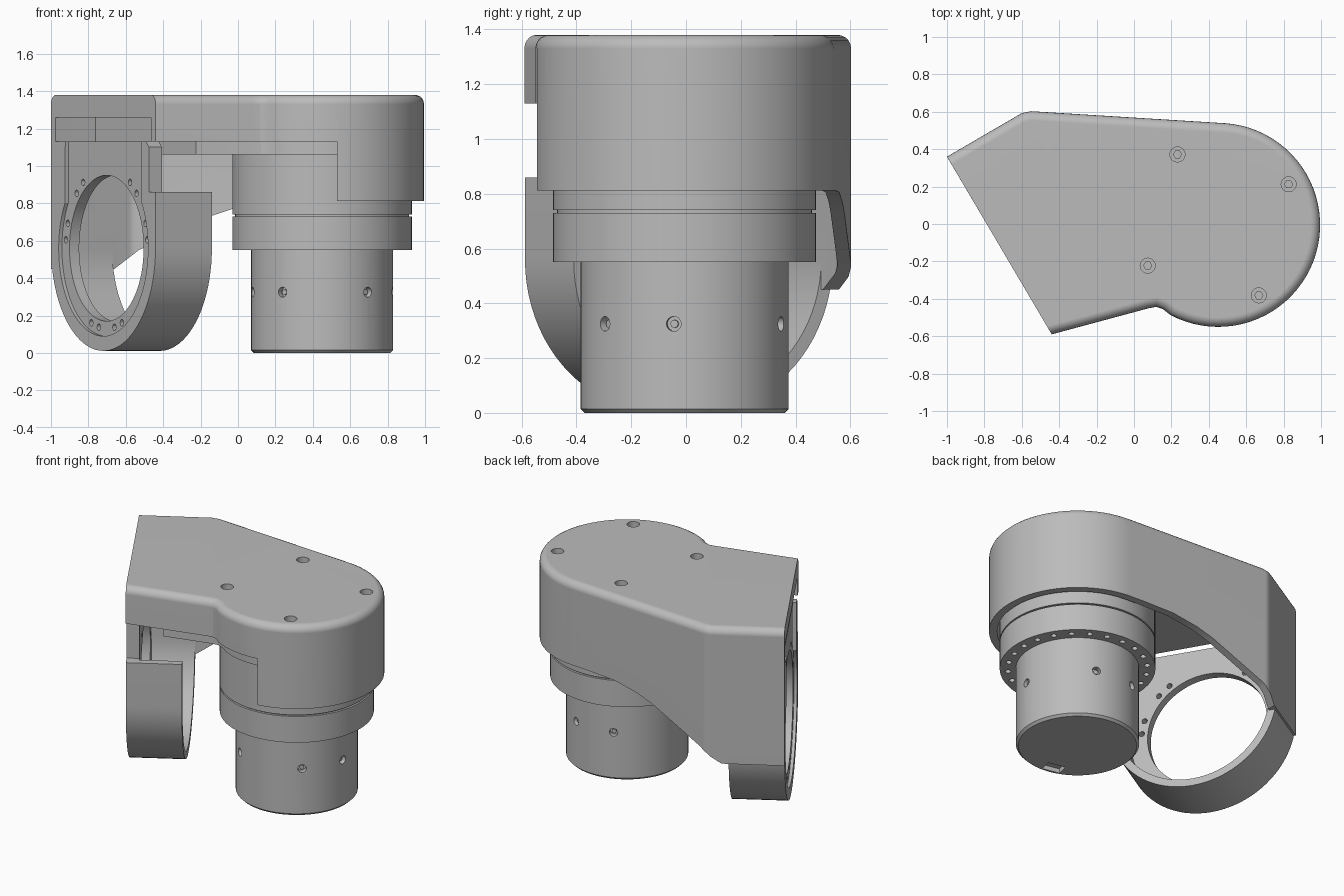
import bpy, bmesh, math
from mathutils import Matrix, Vector

if "Cube" in bpy.data.objects:
    bpy.data.objects.remove(bpy.data.objects["Cube"])

grey = bpy.data.materials.new("machined_grey")
grey.use_nodes = True
grey.diffuse_color = (0.5, 0.5, 0.5, 1)
grey.node_tree.nodes["Principled BSDF"].inputs["Base Color"].default_value = (0.5, 0.5, 0.5, 1)

AXIS = Vector((0.45, -0.005, 0))      # motor axis
FLAT = Matrix.Identity(4)


def finish(name, bm):
    bmesh.ops.recalc_face_normals(bm, faces=bm.faces)
    mesh = bpy.data.meshes.new(name)
    bm.to_mesh(mesh)
    bm.free()
    ob = bpy.data.objects.new(name, mesh)
    bpy.context.collection.objects.link(ob)
    mesh.materials.append(grey)
    return ob


def prism(name, pts, h0, h1, mats=(FLAT,), bevel=None):
    """Extrude a 2D outline between two heights, once per placement matrix."""
    bm = bmesh.new()
    for m in mats:
        low = [bm.verts.new(m @ Vector((a, b, h0))) for a, b in pts]
        top = [bm.verts.new(m @ Vector((a, b, h1))) for a, b in pts]
        bm.faces.new(low)
        bm.faces.new(top)
        n = len(pts)
        for i in range(n):
            j = (i + 1) % n
            bm.faces.new((low[i], low[j], top[j], top[i]))
    if bevel:
        bmesh.ops.recalc_face_normals(bm, faces=bm.faces)
        rim = [bm.edges.get((top[i], top[i + 1])) for i in range(n - 1)]
        bmesh.ops.bevel(bm, geom=rim, offset=bevel, segments=5, profile=0.5,
                        affect='EDGES', clamp_overlap=False)
    return finish(name, bm)


def arc(r, a0, a1, steps, cx=0, cy=0):
    angles = [math.radians(a0 + (a1 - a0) * i / steps) for i in range(steps + 1)]
    return [(cx + r * math.cos(t), cy + r * math.sin(t)) for t in angles]


def circle(r, steps=24):
    return arc(r, 0, 360, steps)[:-1]


def frame(a, b, c, origin):
    m = Matrix((a, b, c)).transposed().to_4x4()
    m.translation = origin
    return m


def cut(target, cutter):
    mod = target.modifiers.new("cut", 'BOOLEAN')
    mod.object, mod.operation, mod.solver = cutter, 'DIFFERENCE', 'EXACT'
    bpy.context.view_layer.objects.active = target
    bpy.ops.object.modifier_apply(modifier=mod.name)
    bpy.data.objects.remove(cutter)


def inset(pts, d, extend):
    """Offset the outline inward; lengthen the two ends beside the open face."""
    out, n = [], len(pts)
    for i in range(n):
        p, q, r = (Vector(pts[k % n]) for k in (i - 1, i, i + 1))
        e, f = (q - p).normalized(), (r - q).normalized()
        n1, n2 = Vector((-e.y, e.x)), Vector((-f.y, f.x))
        out.append(q + (n1 + n2) * d / (1 + n1.dot(n2)))
    first = out[0] + (out[0] - out[1]).normalized() * extend
    last = out[-1] + (out[-1] - out[-2]).normalized() * extend
    return [first] + out[1:-1] + [last]


def spots(angles, r, z):
    return [Matrix.Translation(AXIS + Vector((r * math.cos(math.radians(t)),
            r * math.sin(math.radians(t)), z))) for t in angles]


# Housing shell: rounded cover with an open underside
outline = ([(-0.44, -0.59), (0.08, -0.45), (0.12, -0.443), (0.155, -0.455)]
           + arc(0.545, -118, 86, 44, AXIS.x, AXIS.y)
           + [(-0.55, 0.603), (-0.6, 0.593), (-1, 0.36)])
XZ = frame((1, 0, 0), (0, 0, 1), (0, -1, 0), (0, 0, 0))
housing = prism("housing_cover", outline, 0.2, 1.38, bevel=0.05)
cut(housing, prism("cavity", inset(outline, 0.05, 0.25), 0, 1.26))
cut(housing, prism("front_opening", [(-1.2, 0), (0.53, 0), (0.53, 1.13), (-1.2, 1.13)],
                   0, 1, (XZ,)))
lower_edge = [(1.2, 0), (1.2, 0.812), (0.38, 0.812), (0.15, 0.805), (-0.03, 0.77),
              (-0.15, 0.73), (-0.53, 0.55), (-0.66, 0.45), (-1.2, 0.45), (-1.2, 0)]
cut(housing, prism("lower_trim", lower_edge, -1, 1, (XZ,)))
top_angles = (30, 120, 210, 300)
cut(housing, prism("screw_wells", circle(0.04), 0, 0.2, spots(top_angles, 0.435, 1.33)))

# Screws sunk in the cover
prism("cover_screws", circle(0.024, 6), 0, 0.025, spots(top_angles, 0.435, 1.325))

# Mounting slab above the motor, set back from the bracket face
slab = prism("mounting_slab", inset(outline, 0.045, -0.2), 1.06, 1.27)
cut(slab, prism("cable_hole", circle(0.055), 0.9, 1.2,
                (Matrix.Translation((-0.2, 0.28, 0)),)))

# Ring bracket on the slanted face: local axes are along, up, inward
inward = Vector((0.861, 0.508, 0)).normalized()
along = Vector((-inward.y, inward.x, 0))
FACE = frame(along, (0, 0, 1), inward, (-0.72, -0.115, 0))
CZ = 0.56
wall = ([(0.549, 1.13)] + arc(0.549, 0, -180, 40, 0, CZ) + [(-0.549, 0.86), (-0.5, 0.86)]
        + arc(0.5, -180, 0, 40, 0, CZ) + [(0.5, 1.13)])
prism("bracket_wall", wall, 0, 0.35, (FACE,))
plate = prism("bracket_plate", [(0.505, 1.13)] + arc(0.505, 0, -180, 40, 0, CZ)
              + [(-0.505, 0.86), (-0.48, 0.86), (-0.48, 1.1), (-0.45, 1.13)],
              0, 0.08, (FACE,))
recess = [(0.4, 1.2)] + arc(0.47, 31, -211, 48, 0, CZ) + [(-0.4, 1.2)]
cut(plate, prism("face_recess", recess, -0.1, 0.02, (FACE,)))
RING = FACE @ Matrix.Translation((0, CZ, 0))
cut(plate, prism("ring_bore", circle(0.39, 72), -0.1, 0.2, (RING,)))
holes = [RING @ Matrix.Rotation(math.radians(s * t), 4, 'Z') @ Matrix.Translation((0, 0.43, 0))
         for s in (-1, 1) for t in (35, 47, 72, 84, 158, 169)]
cut(plate, prism("ring_holes", circle(0.018, 12), -0.1, 0.2, holes))

# Motor: turned body, flange and upper collar
profile = [(0, 0), (0.365, 0), (0.38, 0.015), (0.38, 0.55), (0.48, 0.55), (0.48, 0.73),
           (0.465, 0.73), (0.465, 0.74), (0.48, 0.74), (0.48, 1.07), (0, 1.07)]
bm = bmesh.new()
verts = [bm.verts.new(AXIS + Vector((r, 0, z))) for r, z in profile]
edges = [bm.edges.new(pair) for pair in zip(verts, verts[1:])]
bmesh.ops.spin(bm, geom=verts + edges, cent=AXIS, axis=(0, 0, 1),
               angle=math.tau, steps=72, use_duplicate=False)
bmesh.ops.remove_doubles(bm, verts=bm.verts, dist=0.0001)
motor = finish("motor_body", bm)

# Flange bolt holes, side screw wells and a small pocket under the body
cut(motor, prism("flange_holes", circle(0.018, 12), 0, 0.08,
                 spots(range(0, 360, 15), 0.43, 0.5)))
side = []
for t in (-6, 68, 112, 192, 236, 310):
    c, s = math.cos(math.radians(t)), math.sin(math.radians(t))
    side.append(frame((-s, c, 0), (0, 0, 1), (c, s, 0), AXIS + Vector((0, 0, 0.325))))
cut(motor, prism("side_wells", circle(0.027, 16), 0.345, 0.45, side))
prism("side_screws", circle(0.015, 8), 0.33, 0.362, side)
pocket = Matrix.Translation(AXIS) @ Matrix.Rotation(math.radians(258), 4, 'Z')
cut(motor, prism("base_pocket", [(0.27, -0.06), (0.35, -0.06), (0.35, 0.06), (0.27, 0.06)],
                 -0.1, 0.03, (pocket,)))

# Smooth the curved walls, keep machined edges crisp
for ob in bpy.context.view_layer.objects:
    ob.select_set(ob.type == 'MESH' and grey.name in ob.data.materials)
bpy.context.view_layer.objects.active = housing
bpy.ops.object.shade_smooth_by_angle(angle=math.radians(28))
for ob in (housing, motor, plate):
    weighted = ob.modifiers.new("weighted_normals", 'WEIGHTED_NORMAL')
    weighted.keep_sharp = True
